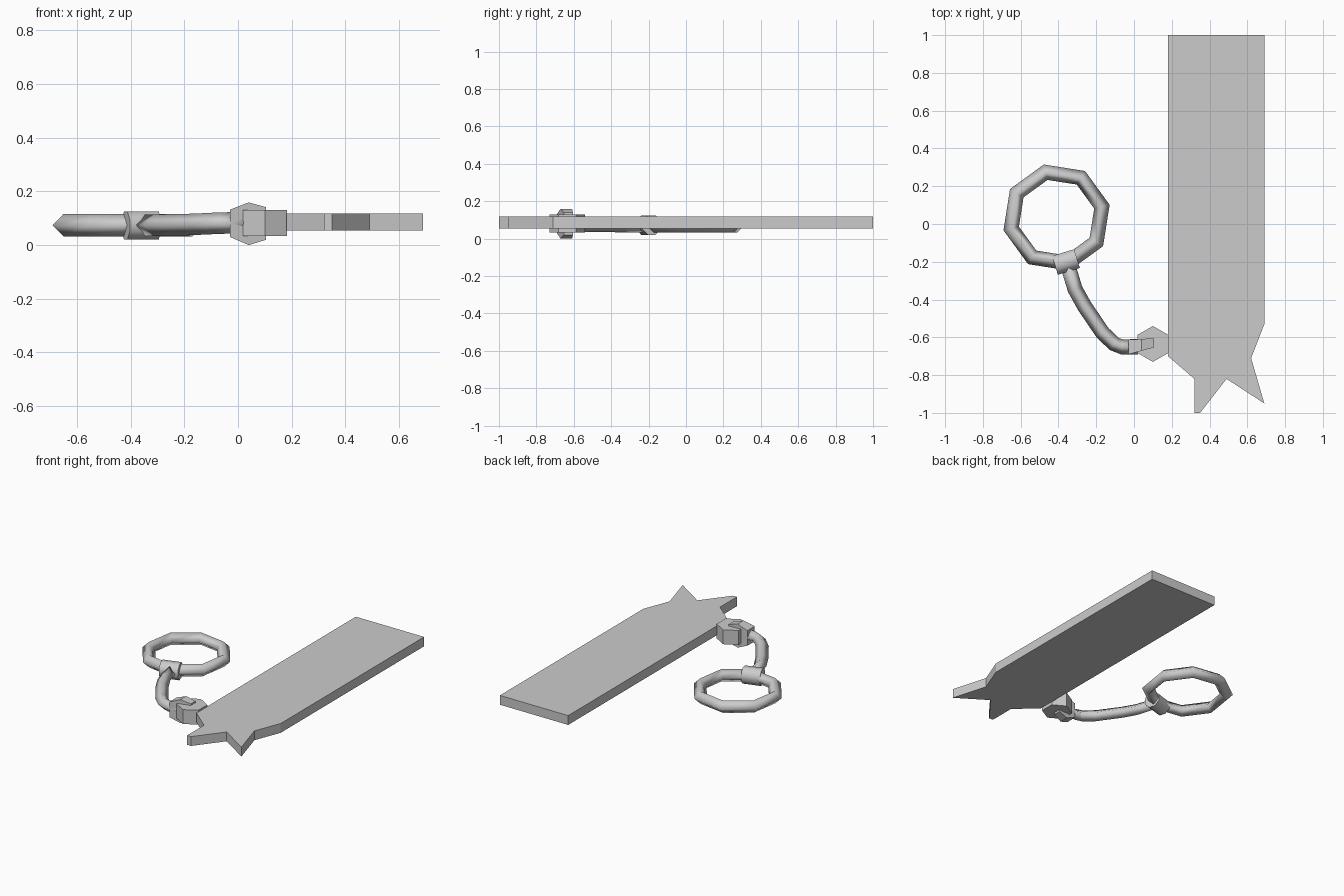
import bpy, bmesh, math
from mathutils import Vector, Matrix

cube = bpy.data.objects.get("Cube")
if cube:
    bpy.data.objects.remove(cube, do_unlink=True)

grey = bpy.data.materials.new("plain grey")
grey.use_nodes = True
grey.diffuse_color = (0.6, 0.6, 0.6, 1)
grey.node_tree.nodes["Principled BSDF"].inputs["Base Color"].default_value = (0.6, 0.6, 0.6, 1)


def finish(name, bm, smooth=False):
    """Turn a bmesh into a named grey object."""
    bmesh.ops.recalc_face_normals(bm, faces=bm.faces)
    mesh = bpy.data.meshes.new(name)
    bm.to_mesh(mesh)
    bm.free()
    for poly in mesh.polygons:
        poly.use_smooth = smooth and len(poly.vertices) == 4
    mesh.materials.append(grey)
    obj = bpy.data.objects.new(name, mesh)
    bpy.context.collection.objects.link(obj)
    return obj


def loft(name, loops, smooth=False, closed=False):
    """Bridge matching loops of points, capping the ends of an open run."""
    bm = bmesh.new()
    rings = [[bm.verts.new(p) for p in loop] for loop in loops]
    n = len(rings[0])
    pairs = list(zip(rings, rings[1:]))
    if closed:
        pairs.append((rings[-1], rings[0]))
    else:
        bm.faces.new(rings[0][::-1])
        bm.faces.new(rings[-1])
    for a, b in pairs:
        for i in range(n):
            j = (i + 1) % n
            bm.faces.new((a[i], a[j], b[j], b[i]))
    return finish(name, bm, smooth)


def diamond(center, side, r):
    """Four-sided tube section with corners at the sides, top and bottom."""
    up = Vector((0, 0, 1))
    return [center + d * r for d in (side, up, -side, -up)]


# Flat plate with its ragged, pointed front end
outline = [(0.18, 1), (0.69, 1), (0.69, -0.53), (0.62, -0.71), (0.69, -0.95),
           (0.49, -0.82), (0.35, -1), (0.32, -1), (0.32, -0.82), (0.18, -0.7)]
loft("plate", [[(x, y, z) for x, y in outline] for z in (0.055, 0.118)])

# Eight-sided ring
middle = Vector((-0.41, 0.034, 0.074))
sections = []
for i in range(8):
    a = math.radians(13.5 + 45 * i)
    out = Vector((math.cos(a), math.sin(a), 0))
    sections.append(diamond(middle + out * 0.247, out, 0.042))
loft("ring", sections, smooth=True, closed=True)

# Bent arm from the ring to the pivot
path = [Vector(p) for p in [
    (-0.35, -0.22, 0.074), (-0.312, -0.345, 0.074), (-0.262, -0.435, 0.075),
    (-0.167, -0.575, 0.077), (-0.105, -0.635, 0.08), (-0.065, -0.65, 0.082),
    (0.02, -0.65, 0.083)]]
sections = []
for i, p in enumerate(path):
    t = path[min(i + 1, len(path) - 1)] - path[max(i - 1, 0)]
    side = Vector((-t.y, t.x, 0)).normalized()
    sections.append(diamond(p, side, 0.04))
loft("arm", sections, smooth=True)

# Octagonal collar around the ring
bm = bmesh.new()
radius = 0.052 / math.cos(math.pi / 8)
turn = (Matrix.Translation((-0.36, -0.201, 0.073))
        @ Matrix.Rotation(math.radians(17), 4, 'Z')
        @ Matrix.Rotation(math.pi / 2, 4, 'Y')
        @ Matrix.Rotation(math.pi / 8, 4, 'Z'))
bmesh.ops.create_cone(bm, cap_ends=True, segments=8, radius1=radius,
                      radius2=radius, depth=0.122, matrix=turn)
finish("collar", bm, smooth=True)

# Hexagonal pivot against the plate
hexagon = [(0.1 + 0.095 * math.sin(k * math.pi / 3),
            -0.635 + 0.095 * math.cos(k * math.pi / 3)) for k in range(6)]
loft("pivot", [[(x, y, z) for x, y in hexagon] for z in (0.033, 0.13)])

# Tapered clasp gripping the pivot above and below
jaw = [(-0.03, 0.132), (0.04, 0.159), (0.105, 0.141),
       (0.105, 0.02), (0.04, 0), (-0.03, 0.03)]
loft("clasp", [[(x, y0 + slope * (x + 0.03), z) for x, z in jaw]
               for y0, slope in ((-0.69, 0.27), (-0.613, 0.06))])
